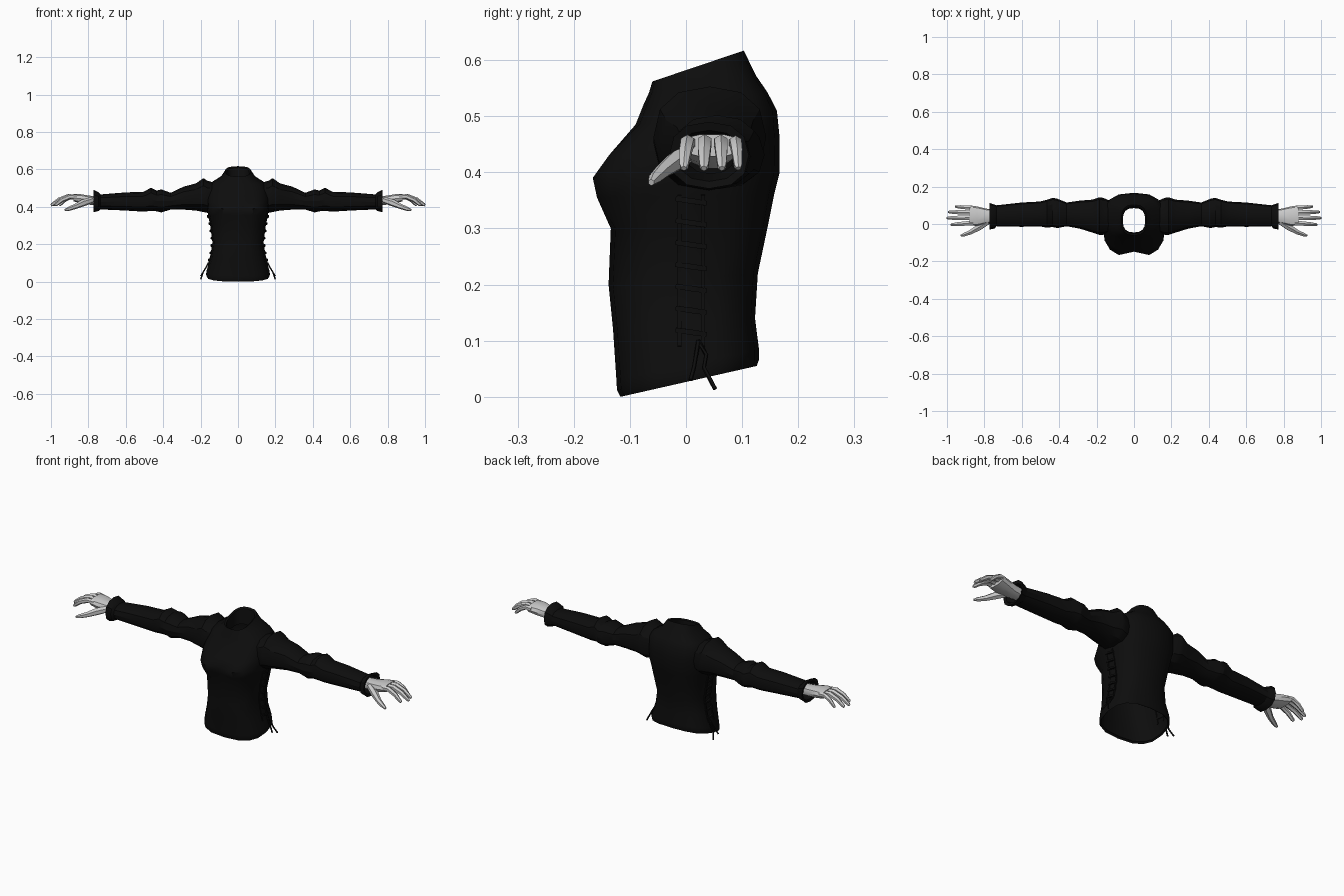
import bpy, bmesh, math
from mathutils import Vector

if "Cube" in bpy.data.objects:
    bpy.data.objects.remove(bpy.data.objects["Cube"])


def material(name, v):
    m = bpy.data.materials.new(name)
    m.diffuse_color = (v, v, v, 1)
    m.use_nodes = True
    m.node_tree.nodes["Principled BSDF"].inputs["Base Color"].default_value = m.diffuse_color
    return m


BLACK = material("black_cloth", 0.004)
GREY = material("pale_grey_skin", 0.6)


def loft(bm, rings, cap_start=False, cap_end=False):
    loops = [[bm.verts.new(p) for p in r] for r in rings]
    n = len(loops[0])
    for a, b in zip(loops, loops[1:]):
        for i in range(n):
            j = (i + 1) % n
            bm.faces.new((a[i], a[j], b[j], b[i]))
    if cap_start:
        bm.faces.new(loops[0][::-1])
    if cap_end:
        bm.faces.new(loops[-1])


def finish(bm, name, mat, mirror=True, angle=40):
    bmesh.ops.recalc_face_normals(bm, faces=bm.faces)
    me = bpy.data.meshes.new(name)
    bm.to_mesh(me)
    bm.free()
    ob = bpy.data.objects.new(name, me)
    bpy.context.collection.objects.link(ob)
    me.materials.append(mat)
    if mirror:
        mod = ob.modifiers.new("mirror", 'MIRROR')
        mod.use_mirror_merge = False
    bpy.ops.object.select_all(action='DESELECT')
    ob.select_set(True)
    bpy.context.view_layer.objects.active = ob
    bpy.ops.object.shade_smooth_by_angle(angle=math.radians(angle))
    return ob


def power(v, e):
    return math.copysign(abs(v) ** e, v)


def tube(bm, path, sides=6):
    """Closed tube through (x, y, z, radius) points."""
    pts = [Vector(p[:3]) for p in path]
    rings = []
    for i, p in enumerate(pts):
        d = (pts[min(i + 1, len(pts) - 1)] - pts[max(i - 1, 0)]).normalized()
        up = Vector((0, 0, 1)) if abs(d.z) < 0.8 else Vector((0, 1, 0))
        u = d.cross(up).normalized()
        v = u.cross(d)
        r = path[i][3]
        rings.append([p + (u * math.cos(t) + v * math.sin(t)) * r
                      for t in (math.tau * (k + .5) / sides for k in range(sides))])
    loft(bm, rings, True, True)


# Torso profile: front z, back z, half width, front y, back y, bust dip
TORSO = [
    (0.008, .060, .162, -.108, .118, 0), (0.0, .055, .168, -.117, .126, 0),
    (.012, .066, .171, -.123, .130, 0), (.03, .085, .168, -.124, .130, 0),
    (.12, .14, .148, -.130, .123, 0), (.20, .22, .135, -.138, .128, 0),
    (.30, .31, .148, -.134, .147, 0), (.355, .36, .160, -.168, .157, .02),
    (.39, .40, .167, -.176, .167, .028), (.43, .46, .168, -.146, .167, .012),
    (.485, .51, .162, -.090, .162, 0), (.52, .543, .140, -.076, .145, 0),
    (.542, .572, .095, -.066, .125, 0), (.562, .617, .068, -.060, .103, 0),
    (.558, .610, .060, -.052, .094, 0), (.50, .53, .060, -.045, .085, 0)]

bm = bmesh.new()
rings = []
for zf, zb, w, yf, yb, dip in TORSO:
    ring = []
    for k in range(16):
        t = math.tau * k / 16
        c, s = power(math.cos(t), .75), power(math.sin(t), .75)
        y = (yf + yb) / 2 + s * (yb - yf) / 2
        if k == 12:
            y += dip
        ring.append((w * c, y, zf + (zb - zf) * (s + 1) / 2))
    rings.append(ring)
loft(bm, rings)
finish(bm, "torso", BLACK, mirror=False)


def oval_rings(table, n, e):
    """Rings along x from (x, front y, back y, low z, high z)."""
    out = []
    for x, yf, yb, zb, zt in table:
        out.append([(x, (yf + yb) / 2 + (yb - yf) / 2 * power(math.cos(t), e),
                     (zb + zt) / 2 + (zt - zb) / 2 * power(math.sin(t), e))
                    for t in (math.tau * k / n for k in range(n))])
    return out


# Sleeves with shoulder cap, elbow pad and flared open cuff
bm = bmesh.new()
loft(bm, oval_rings([
    (.13, -.045, .125, .375, .53), (.165, -.058, .140, .368, .54),
    (.185, -.058, .143, .372, .553), (.225, -.045, .130, .380, .525),
    (.29, -.025, .125, .385, .508), (.36, -.012, .115, .385, .475),
    (.41, -.022, .135, .370, .493), (.435, -.016, .140, .376, .487),
    (.465, -.020, .130, .378, .502), (.505, -.012, .120, .374, .480),
    (.60, -.015, .115, .380, .477), (.735, -.012, .100, .386, .466),
    (.745, -.024, .104, .378, .478), (.772, -.030, .112, .371, .490),
    (.768, -.015, .098, .384, .475), (.72, .002, .086, .398, .462)], 12, .85))
finish(bm, "sleeves", BLACK, angle=30)

# Palms
bm = bmesh.new()
loft(bm, oval_rings([
    (.72, .012, .074, .406, .456), (.79, .002, .082, .410, .460),
    (.84, -.010, .094, .418, .468), (.88, -.008, .100, .428, .468)],
    10, .75), True, True)
finish(bm, "palms", GREY)

# Fingers: y at the knuckle, y at the tip, tip x
bm = bmesh.new()
for y0, y1, xt, r in [(.006, -.004, .978, .0135), (.034, .032, 1.0, .014),
                      (.061, .064, .992, .0135), (.086, .093, .955, .012)]:
    length = xt - .862
    path = []
    for f, z, k in [(0, .451, 1), (.33, .454, 1), (.68, .437, .9), (.95, .412, .65), (1, .407, .4)]:
        path.append((.862 + f * length, y0 + (y1 - y0) * f, z, r * k))
    tube(bm, path)
finish(bm, "fingers", GREY)

# Thumbs
bm = bmesh.new()
tube(bm, [(.78, .012, .436, .016), (.83, -.018, .420, .019), (.87, -.042, .402, .014),
          (.905, -.056, .389, .011), (.925, -.062, .382, .006)])
finish(bm, "thumbs", GREY)


def side_x(z):
    """Torso half width at the side for a height."""
    for a, b in zip(TORSO[1:], TORSO[2:]):
        za, zb = (a[0] + a[1]) / 2, (b[0] + b[1]) / 2
        if za <= z <= zb:
            return a[2] + (b[2] - a[2]) * (z - za) / (zb - za)
    return .16


# Side lacing: two welts joined by rungs
bm = bmesh.new()
for y in (-.012, .030):
    tube(bm, [(side_x(z) - .002, y, z, .005) for z in (.09, .14, .21, .26, .305, .36)], 4)
for i in range(7):
    z = .115 + i * .039
    x = side_x(z) + .003
    tube(bm, [(x - .004, -.018, z + .004, .006), (x, .010, z, .007), (x - .004, .036, z - .004, .006)], 4)
finish(bm, "side_lacing", BLACK)

# Loose lace ends
bm = bmesh.new()
for y1, y2, z2 in [(.014, .008, .030), (.032, .052, .014)]:
    tube(bm, [(.158, .022, .10, .004), (.172, y1 + .004, .075, .004),
              (.186, y1, .052, .004), (.199, y2, z2, .004)], 5)
finish(bm, "lace_ends", BLACK)
